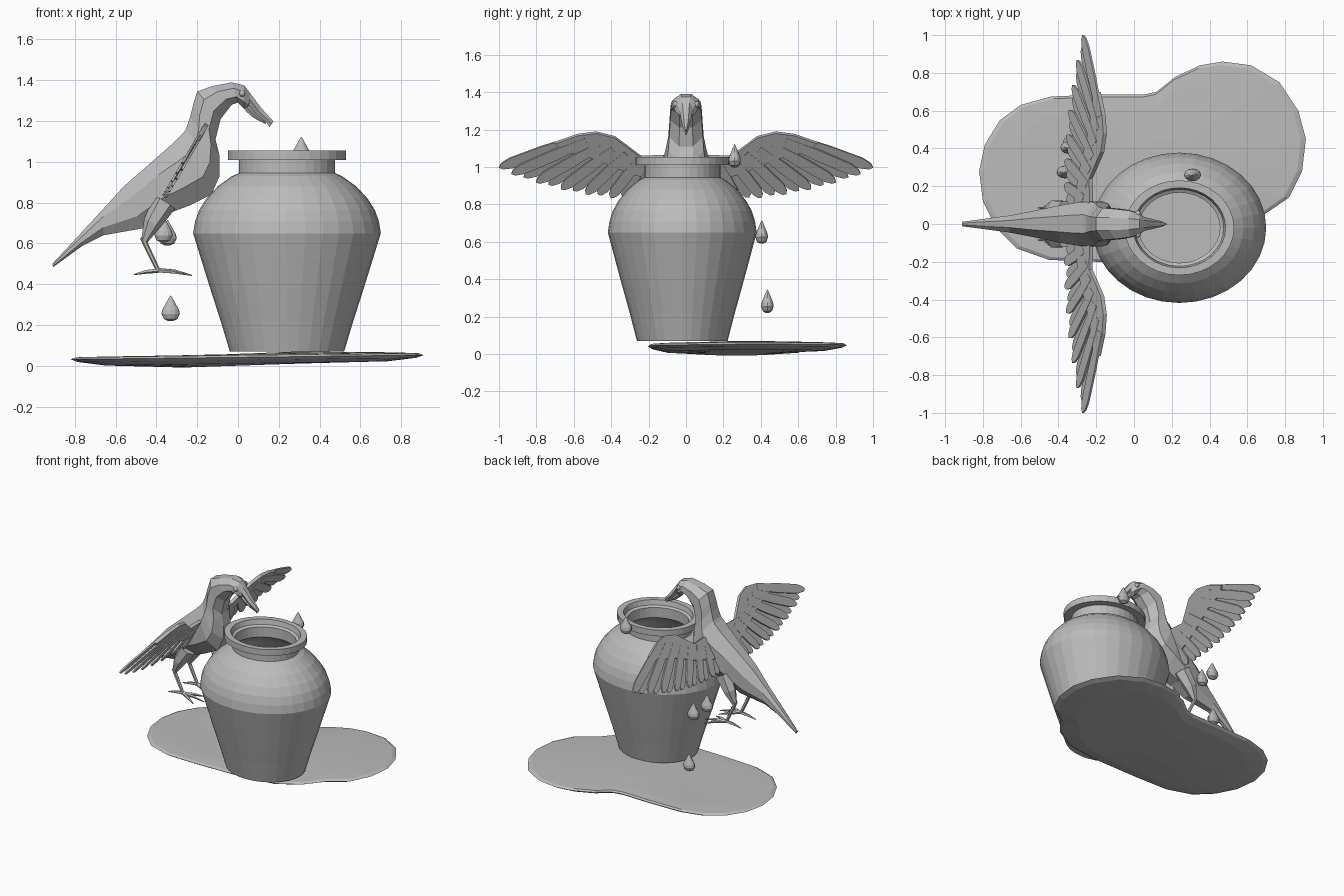
import bpy, bmesh, math
from mathutils import Vector

cube = bpy.data.objects.get("Cube")
if cube:
    bpy.data.objects.remove(cube, do_unlink=True)

# One plain clay colour for everything
clay = bpy.data.materials.new("grey_clay")
clay.use_nodes = True
GREY = (0.5, 0.5, 0.5, 1)
clay.diffuse_color = GREY
clay.node_tree.nodes["Principled BSDF"].inputs["Base Color"].default_value = GREY


def finish(bm, name, smooth=False):
    bmesh.ops.recalc_face_normals(bm, faces=bm.faces)
    mesh = bpy.data.meshes.new(name)
    bm.to_mesh(mesh)
    bm.free()
    obj = bpy.data.objects.new(name, mesh)
    bpy.context.collection.objects.link(obj)
    mesh.materials.append(clay)
    if smooth:
        for p in mesh.polygons:
            p.use_smooth = True
    return obj


def skin(bm, rings, caps=True):
    """Bridge equal-sized rings of points."""
    loops = [[bm.verts.new(p) for p in ring] for ring in rings]
    n = len(loops[0])
    for a, b in zip(loops, loops[1:]):
        for i in range(n):
            j = (i + 1) % n
            bm.faces.new((a[i], a[j], b[j], b[i]))
    if caps:
        bm.faces.new(loops[0])
        bm.faces.new(loops[-1])


def lathe(name, profile, centre, squash=1, sides=32, smooth=False):
    bm = bmesh.new()
    turn = [math.tau * i / sides for i in range(sides)]
    skin(bm, [[(centre[0] + r * math.cos(a), centre[1] + squash * r * math.sin(a),
                centre[2] + z) for a in turn] for r, z in profile])
    return finish(bm, name, smooth)


def loft(bm, sections, sides=8, y=0):
    """Skin oval sections given as (top x, top z, bottom x, bottom z, half width)."""
    rings = []
    for tx, tz, bx, bz, w in sections:
        ring = []
        for i in range(sides):
            a = math.tau * (i + 0.5) / sides
            k = 0.5 + 0.54 * math.cos(a)
            ring.append((bx + (tx - bx) * k, y + w * 1.08 * math.sin(a), bz + (tz - bz) * k))
        rings.append(ring)
    skin(bm, rings)


def tube(bm, points, radii, sides=6):
    rings = []
    pts = [Vector(p) for p in points]
    for i, p in enumerate(pts):
        d = (pts[min(i + 1, len(pts) - 1)] - pts[max(i - 1, 0)]).normalized()
        u = d.cross(Vector((0, 1, 0)) if abs(d.y) < 0.8 else Vector((1, 0, 0))).normalized()
        v = d.cross(u)
        rings.append([p + radii[i] * (u * math.cos(math.tau * k / sides)
                                      + v * math.sin(math.tau * k / sides)) for k in range(sides)])
    skin(bm, rings)


# Hollow jar, slightly oval
lathe("jar", [(.27, .07), (.28, .07), (.325, .22), (.37, .36), (.42, .52), (.46, .65),
              (.45, .71), (.43, .765), (.395, .82), (.34, .88), (.27, .93), (.235, .945),
              (.235, 1.01), (.29, 1.01), (.29, 1.055), (.245, 1.055), (.235, 1.02),
              (.215, 1.01), (.215, .935), (.33, .86), (.41, .75), (.435, .65),
              (.35, .36), (.26, .1)], (.24, -.02, 0), .865)

# Puddle with a lens-like edge
outline = [(-.82, .28), (-.79, .42), (-.71, .55), (-.6, .63), (-.44, .675), (-.2, .685),
           (.05, .685), (.12, .7), (.22, .78), (.35, .84), (.47, .86), (.62, .84), (.77, .75),
           (.87, .6), (.91, .45), (.89, .28), (.82, .14), (.69, .05), (.58, -.08), (.42, -.17),
           (.2, -.2), (-.2, -.2), (-.45, -.19), (-.62, -.13), (-.73, -.02), (-.8, .12)]


def puddle_ring(scale, lift):
    return [(.03 + (x - .03) * scale, .28 + (y - .28) * scale, .042 + .012 * x + lift)
            for x, y in outline]


bm = bmesh.new()
skin(bm, [puddle_ring(s, h) for s, h in
          ((.35, -.04), (.8, -.03), (.96, -.013), (1, 0), (.97, .01), (.8, .014), (.3, .018))])
finish(bm, "puddle")

# Bird body, neck and head
bm = bmesh.new()
loft(bm, [(-.91, .5, -.905, .485, .012), (-.78, .64, -.76, .59, .03),
          (-.66, .77, -.66, .64, .045), (-.56, .88, -.46, .675, .07),
          (-.4, 1.02, -.36, .74, .1), (-.32, 1.09, -.24, .785, .115),
          (-.27, 1.14, -.13, .84, .12), (-.255, 1.16, -.09, .93, .11),
          (-.235, 1.22, -.09, 1.03, .095), (-.22, 1.28, -.11, 1.11, .09),
          (-.2, 1.345, -.085, 1.21, .085), (-.13, 1.37, -.03, 1.28, .08),
          (-.03, 1.39, 0, 1.29, .07), (.03, 1.375, .03, 1.26, .055),
          (.065, 1.33, .045, 1.255, .033)])
finish(bm, "bird_body")

# Beak halves
for name, sections in (
        ("upper_beak", [(.055, 1.345, .045, 1.285, .035), (.115, 1.265, .085, 1.235, .024),
                        (.155, 1.22, .135, 1.195, .014), (.175, 1.2, .155, 1.17, .005)]),
        ("lower_beak", [(.05, 1.29, .035, 1.25, .026), (.09, 1.24, .075, 1.215, .017),
                        (.14, 1.195, .135, 1.185, .005)])):
    bm = bmesh.new()
    loft(bm, sections, 6)
    finish(bm, name)


def wing_point(y, z, lift):
    """Place a point on the tilted wing plane, lifted along its normal."""
    return Vector((-.36 + .583 * (z - .83), y, z)) + lift * Vector((.86, 0, -.5))


def slab(bm, shape, lift, thick, side):
    skin(bm, [[wing_point(side * y, z, lift + s * thick / 2) for y, z in shape] for s in (-1, 1)])


def feather_shape(base, tip, width):
    b, t = Vector(base), Vector(tip)
    n = (t - b).normalized()
    n = Vector((-n.y, n.x))
    steps = ((0, .7), (.45, 1), (.85, .95), (.96, .55))
    edge = [(b.lerp(t, f), w * width / 2) for f, w in steps]
    return [p + n * w for p, w in edge] + [t] + [p - n * w for p, w in reversed(edge)]


arm = [(.04, .98), (.12, 1.06), (.24, 1.055), (.3, 1.1), (.38, 1.16), (.48, 1.185),
       (.58, 1.172), (.7, 1.13), (.66, 1.09), (.5, 1.05), (.3, .97), (.06, .9)]
FEATHERS = 14

for side, label in ((1, "left"), (-1, "right")):
    # Wing: covered arm and a fan of separate feathers
    bm = bmesh.new()
    slab(bm, arm, 0, .022, side)
    finish(bm, label + "_wing_arm")
    bm = bmesh.new()
    for i in range(FEATHERS):
        t = i / (FEATHERS - 1)
        base = (.1 + .47 * t, .98 + .17 * t ** .8)
        tip = (.14 + .86 * t, .83 + .165 * t ** 2.2)
        slab(bm, feather_shape(base, tip, .058), .007 * (-1) ** i, .011, side)
    finish(bm, label + "_wing_feathers")

    # Leg with thigh, shank and four toes
    bm = bmesh.new()
    y = side * .085
    tube(bm, [(-.36, side * .07, .8), (-.42, y, .7), (-.46, y, .61)], [.06, .045, .016])
    tube(bm, [(-.465, y, .63), (-.45, y, .59), (-.39, y, .465)], [.016, .013, .011])
    for dx, dy, dz in ((.165, .01, -.025), (.13, .075, -.02), (.13, -.065, -.02), (-.12, 0, -.02)):
        tube(bm, [(-.39, y, .468), (-.39 + dx * .5, y + dy * .5, .462), (-.39 + dx, y + dy, .468 + dz)],
             [.012, .01, .003], 5)
    finish(bm, label + "_leg")

    # Eye
    bm = bmesh.new()
    bmesh.ops.create_uvsphere(bm, u_segments=10, v_segments=6, radius=.017)
    bmesh.ops.translate(bm, verts=bm.verts, vec=(.02, side * .055, 1.335))
    finish(bm, label + "_eye")

# Water drops
drop = [(.012, 0), (.033, .01), (.045, .035), (.041, .055), (.027, .08), (.012, .108), (.001, .125)]
for i, place in enumerate([(.31, .26, .997), (-.365, .275, .605), (-.345, .405, .59),
                           (-.33, .435, .22)]):
    lathe("water_drop_%d" % (i + 1), drop, place, .75, 12)
